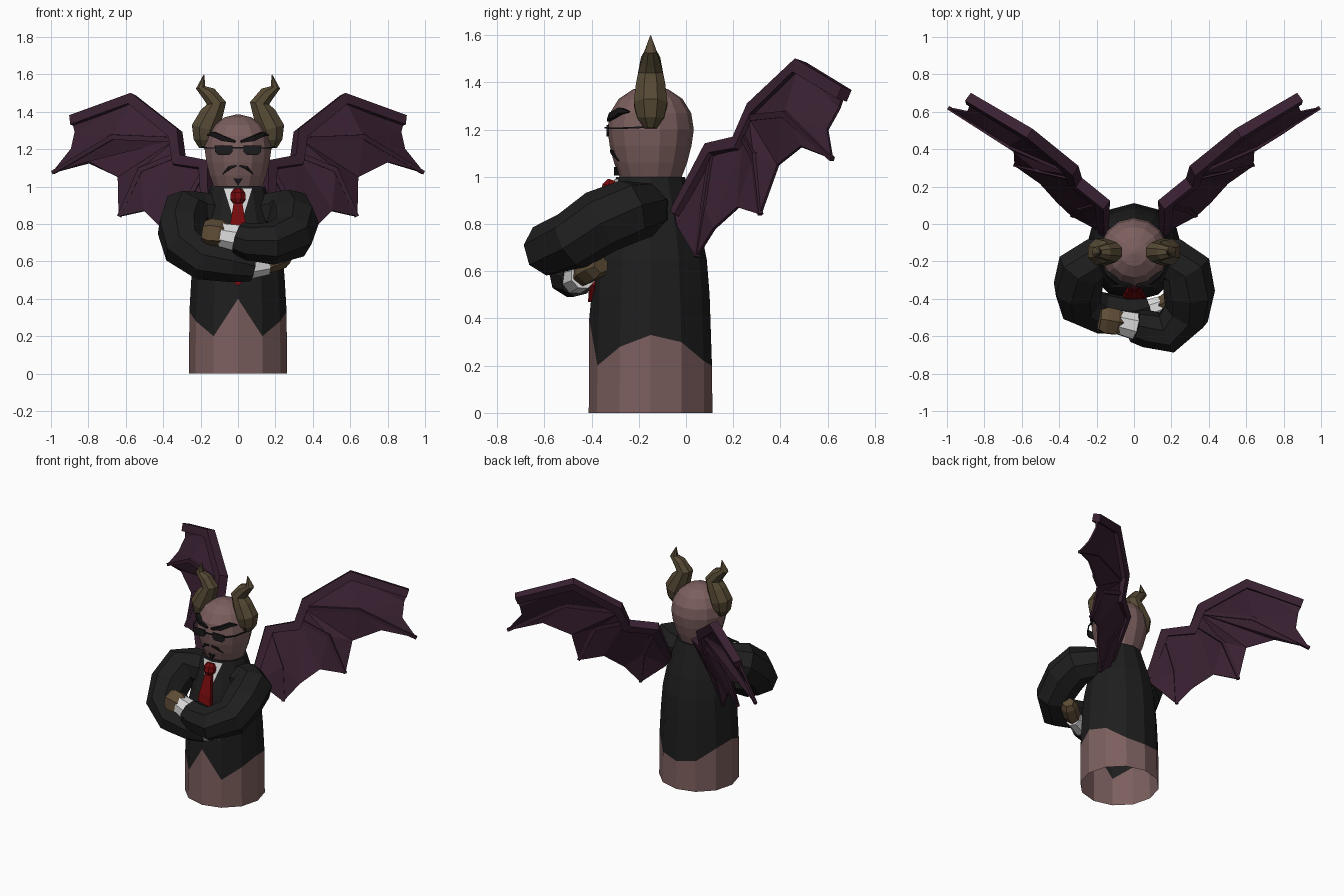
import bpy, bmesh
from math import sin, cos, pi
from mathutils import Vector

cube = bpy.data.objects.get("Cube")
if cube:
    bpy.data.objects.remove(cube)


def material(name, r, g, b):
    m = bpy.data.materials.new(name)
    m.use_nodes = True
    m.diffuse_color = (r, g, b, 1)
    bsdf = next(n for n in m.node_tree.nodes if n.type == 'BSDF_PRINCIPLED')
    bsdf.inputs["Base Color"].default_value = (r, g, b, 1)
    bsdf.inputs["Roughness"].default_value = 0.9
    return m


skin = material("dusky_skin", .2, .115, .112)
coat = material("black_cloth", .013, .013, .013)
purple = material("purple_wing", .042, .015, .032)
horn_mat = material("horn_brown", .09, .066, .034)
glove = material("hand_brown", .11, .072, .036)
red = material("tie_red", .18, .003, .004)
white = material("shirt_white", .7, .7, .7)
hair = material("hair_black", .008, .007, .008)
lens_mat = material("lens_grey", .011, .011, .012)


def finish(bm, name, *mats):
    bmesh.ops.recalc_face_normals(bm, faces=bm.faces)
    me = bpy.data.meshes.new(name)
    bm.to_mesh(me)
    bm.free()
    ob = bpy.data.objects.new(name, me)
    for m in mats:
        me.materials.append(m)
    bpy.context.collection.objects.link(ob)
    return ob


def loft(name, rings, mats, bottom=True, top=True, rule=None):
    """Skin a list of point rings; rule gives a material index per band."""
    bm = bmesh.new()
    vs = [[bm.verts.new(p) for p in ring] for ring in rings]
    n = len(vs[0])
    for i in range(len(vs) - 1):
        for j in range(n):
            k = (j + 1) % n
            f = bm.faces.new((vs[i][j], vs[i][k], vs[i + 1][k], vs[i + 1][j]))
            f.material_index = rule(i) if rule else 0
    if bottom:
        bm.faces.new(vs[0])
    if top:
        bm.faces.new(vs[-1]).material_index = rule(len(vs) - 2) if rule else 0
    return finish(bm, name, *mats)


def tube(name, path, mat, sides=8, side=(0, 1, 0), s=1):
    """Tapered tube along (x, y, z, radius) points; s=-1 mirrors it in x."""
    pts = [Vector((s * p[0], p[1], p[2])) for p in path]
    u = Vector((s * side[0], side[1], side[2]))
    rings = []
    for i, p in enumerate(pts):
        t = (pts[min(i + 1, len(pts) - 1)] - pts[max(i - 1, 0)]).normalized()
        u = (u - t * u.dot(t)).normalized()
        v = t.cross(u)
        angles = [2 * pi * (j + .5) / sides for j in range(sides)]
        rings.append([p + (u * cos(a) + v * sin(a)) * path[i][3] for a in angles])
    return loft(name, rings, [mat])


def plate(name, outline, mat, thickness, y, s=1):
    """Flat polygon, given as (x, z) at depth y, pushed forward by thickness."""
    back = [(s * x, y, z) for x, z in outline]
    front = [(x, d - thickness, z) for x, d, z in back]
    return loft(name, [back, front], [mat])


def circle(z, r, n, cy=-.15):
    return [(r * sin(2 * pi * j / n), cy - r * cos(2 * pi * j / n), z) for j in range(n)]


# Torso: bare column with a coat whose hem is pointed
hem_half = [.4, .2, .28, .33, .3, .22, .2]
hem = [(x, y, hem_half[min(j, 12 - j)]) for j, (x, y, z) in enumerate(circle(0, .26, 12))]
loft("torso_and_coat",
     [circle(0, .262, 12), hem, circle(.5, .25, 12), circle(.65, .238, 12),
      circle(.78, .212, 12), circle(1.0, .145, 12)],
     [skin, coat], bottom=False, rule=lambda i: min(i, 1))

# Head
head_profile = [(.97, .115), (1.0, .132), (1.06, .155), (1.13, .173), (1.2, .183),
                (1.27, .172), (1.33, .135), (1.37, .075), (1.386, .01)]
loft("head", [circle(z, r, 14) for z, r in head_profile], [skin])

# Shirt front folded over the chest ridge
bm = bmesh.new()
top, low = bm.verts.new((0, -.303, .99)), bm.verts.new((0, -.372, .75))
for s in (-1, 1):
    bm.faces.new((top, low, bm.verts.new((s * .075, -.284, .99))))
finish(bm, "shirt_front", white)

# Tie: knot and flared blade
tube("tie_knot", [(0, -.33, .905, .022), (0, -.322, .93, .042),
                  (0, -.316, .96, .042), (0, -.308, .985, .024)], red)
blade = [(.022, -.34, .92), (.045, -.38, .78), (.062, -.41, .54), (.005, -.415, .47)]
loft("tie_blade", [[(-w, y + .025, z), (w, y + .025, z), (w, y, z), (-w, y, z)]
                   for w, y, z in blade], [red])

# Folded arms: the left lies over the right
shoulder = [(.11, -.165, .86, .1), (.205, -.185, .86, .12), (.28, -.24, .855, .135)]
tube("left_sleeve", shoulder + [(.295, -.36, .81, .138), (.28, -.48, .73, .127),
     (.175, -.58, .695, .115), (.065, -.56, .705, .1), (0, -.545, .725, .088)], coat)
tube("left_cuff", [(.02, -.55, .72, .078), (-.085, -.525, .74, .068)], white)
tube("left_hand", [(-.06, -.53, .735, .06), (-.095, -.525, .745, .077),
                   (-.15, -.515, .75, .08), (-.185, -.51, .755, .062)], glove, 6)
tube("right_sleeve", shoulder + [(.3, -.34, .775, .134), (.28, -.43, .675, .125),
     (.18, -.475, .61, .115), (.03, -.485, .585, .098), (-.075, -.46, .565, .075)], coat, s=-1)
tube("right_cuff", [(.055, -.47, .565, .064), (.155, -.435, .58, .056)], white)
tube("right_hand", [(.14, -.44, .58, .048), (.185, -.42, .6, .058),
                    (.235, -.385, .62, .058), (.265, -.36, .63, .04)], glove, 6)

# Wing landmarks, given for one side: arm bone, then three fingers
arm = [(.165, -.045, .84, .03), (.17, .11, 1.11, .045), (.315, .225, 1.135, .045),
       (.335, .29, 1.28, .045), (.565, .48, 1.465, .042), (.885, .67, 1.35, .038)]
fingers = [
    [(.33, .27, 1.25, .02), (.67, .42, 1.265, .02), (.99, .62, 1.075, .014)],
    [(.32, .245, 1.17, .02), (.52, .29, 1.09, .02), (.635, .315, .84, .014)],
    [(.18, .11, 1.08, .02), (.29, .08, .88, .02), (.33, .045, .66, .014)]]
outer, middle, inner = fingers
edge_tip = (.87, .65, 1.29)
scallops = [[(.8, .49, 1.13), (.64, .39, 1.05)], [(.5, .22, .87), (.41, .12, .78)]]
root = (.18, -.035, .79)
panels = [arm[3:] + [edge_tip, (.89, .6, 1.2)] + outer[::-1],
          outer + scallops[0] + middle[::-1],
          middle + scallops[1] + inner[::-1] + [arm[2]],
          inner + [root, arm[0], arm[1]]]

for s, label in ((1, "left"), (-1, "right")):
    # Wing
    tube(label + "_wing_arm", arm, purple, 4, (-.55, .8, -.2), s)
    for i, f in enumerate(fingers):
        tube(f"{label}_wing_finger_{i + 1}", f, purple, 4, (-.5, .8, 0), s)
    bm = bmesh.new()
    for p in panels:
        bm.faces.new([bm.verts.new((s * q[0], q[1], q[2])) for q in p])
    bmesh.ops.triangulate(bm, faces=bm.faces)
    bmesh.ops.remove_doubles(bm, verts=bm.verts, dist=.001)
    membrane = finish(bm, label + "_wing_membrane", purple)
    mod = membrane.modifiers.new("thickness", 'SOLIDIFY')
    mod.thickness, mod.offset = .012, 0

    # Horn
    tube(label + "_horn", [(.182, -.15, 1.205, .028), (.18, -.15, 1.25, .062),
         (.178, -.15, 1.31, .077), (.142, -.15, 1.385, .067), (.115, -.15, 1.445, .056),
         (.155, -.15, 1.495, .044), (.2, -.15, 1.53, .028), (.182, -.15, 1.598, .002)],
         horn_mat, s=s)

    # Brow, moustache half and spectacles
    for part, path, mat in (
            ("brow", [(.015, -.328, 1.24, .009), (.08, -.312, 1.257, .02),
                      (.13, -.275, 1.28, .018), (.165, -.24, 1.275, .004)], hair),
            ("moustache", [(.01, -.318, 1.112, .006), (.045, -.308, 1.102, .012),
                           (.08, -.285, 1.068, .004)], hair),
            ("temple_bar", [(.12, -.33, 1.206, .005), (.165, -.27, 1.206, .005),
                            (.19, -.18, 1.21, .005)], lens_mat),
            ("bridge", [(0, -.342, 1.208, .005), (.035, -.338, 1.208, .005)], lens_mat)):
        tube(f"{label}_{part}", path, mat, 4, (0, 0, 1), s)
    plate(label + "_lens", [(.03, 1.22), (.125, 1.22), (.122, 1.185), (.108, 1.17),
                            (.045, 1.17), (.03, 1.185)], lens_mat, .009, -.327, s)

# Chin tuft
plate("chin_tuft", [(-.024, 1.042), (.024, 1.042), (0, 1.005)], hair, .03, -.274)
